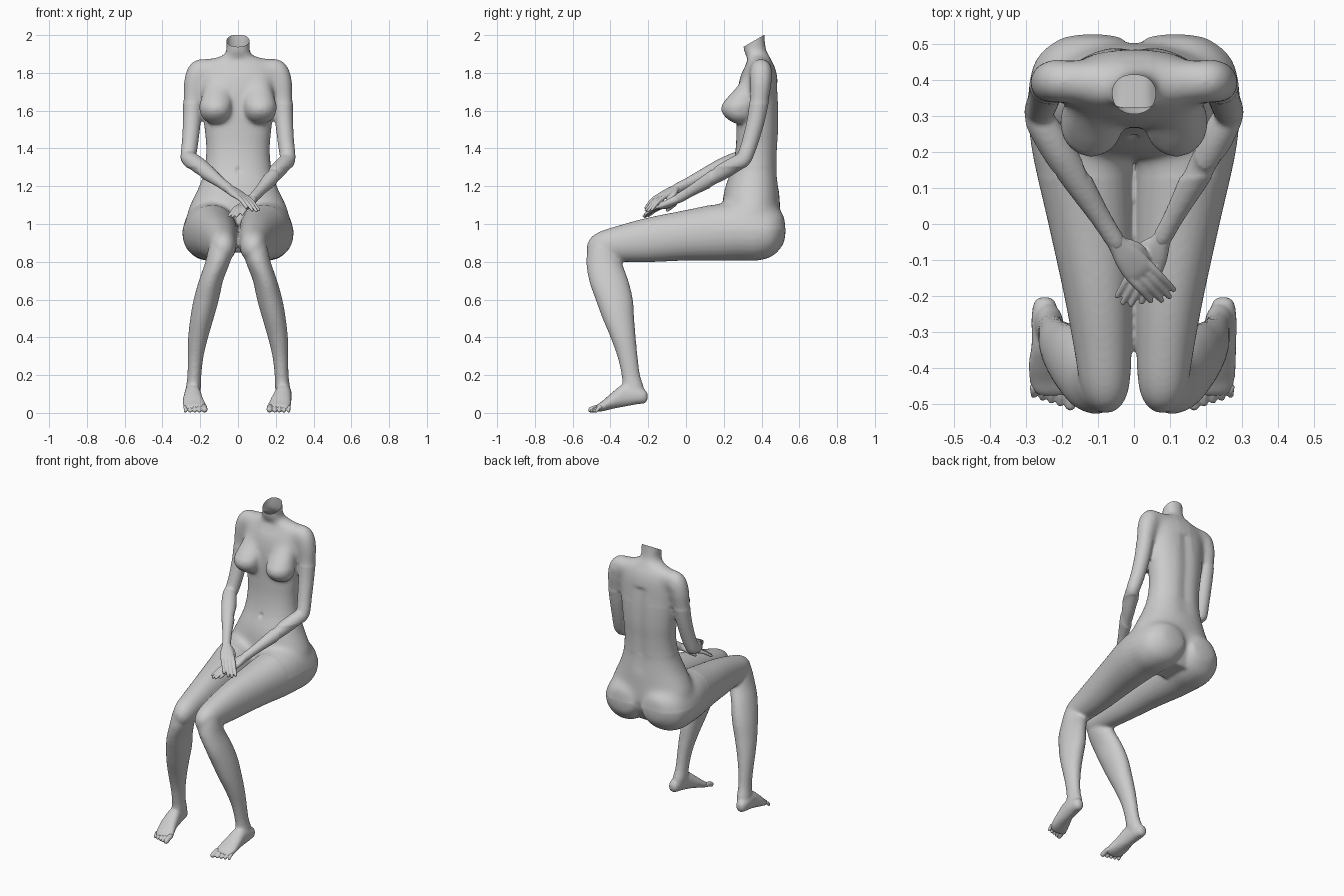
import bpy, bmesh, math
from mathutils import Vector

if "Cube" in bpy.data.objects:
    bpy.data.objects.remove(bpy.data.objects["Cube"])

UP = Vector((0, 0, 1))


def spline(rows, steps=5):
    """Catmull-Rom through rows of numbers."""
    out = []
    for i in range(len(rows) - 1):
        p0, p1, p2, p3 = (rows[max(0, min(len(rows) - 1, i + k))] for k in (-1, 0, 1, 2))
        for s in range(steps):
            t = s / steps
            out.append([0.5 * (2 * b + (c - a) * t + (2 * a - 5 * b + 4 * c - d) * t * t
                               + (3 * b - a - 3 * c + d) * t ** 3)
                        for a, b, c, d in zip(p0, p1, p2, p3)])
    return out + [list(rows[-1])]


def loft(bm, rows, u=None, v=None, side=Vector((1, 0, 0)), power=1.0, n=28):
    """Closed tube; rows are x, y, z, radius along u, radius along v."""
    rows = spline(rows)
    pts = [Vector(r[:3]) for r in rows]
    rings = []
    for i, r in enumerate(rows):
        a, b = u, v
        if u is None:
            t = (pts[min(i + 1, len(pts) - 1)] - pts[max(i - 1, 0)]).normalized()
            a = (side - t * side.dot(t)).normalized()
            b = t.cross(a)
        ring = []
        for k in range(n):
            c, s = math.cos(2 * math.pi * k / n), math.sin(2 * math.pi * k / n)
            c = math.copysign(abs(c) ** power, c)
            s = math.copysign(abs(s) ** power, s)
            ring.append(bm.verts.new(pts[i] + a * (c * max(r[3], .002)) + b * (s * max(r[4], .002))))
        rings.append(ring)
    for p, q in zip(rings, rings[1:]):
        for k in range(n):
            bm.faces.new((p[k], p[(k + 1) % n], q[(k + 1) % n], q[k]))
    bm.faces.new(rings[0])
    bm.faces.new(rings[-1])
    return [w for ring in rings for w in ring]


def tube(bm, rows, n=14):
    """Round tube with rounded ends; rows are x, y, z, radius."""
    p = [Vector(r[:3]) for r in rows]
    d0, d1 = (p[0] - p[1]).normalized(), (p[-1] - p[-2]).normalized()
    r0, r1 = rows[0][3], rows[-1][3]
    full = [(*(p[0] + d0 * r0 * .8), r0 * .4)] + list(rows)
    full += [(*(p[-1] + d1 * r1 * .6), r1 * .75), (*(p[-1] + d1 * r1), r1 * .2)]
    loft(bm, [(*r, r[3]) for r in full], side=Vector((.8, .5, .3)), n=n)


def skin(bm, voxel, smooth):
    """Fuse all parts into one smooth skin."""
    bmesh.ops.recalc_face_normals(bm, faces=bm.faces)
    me = bpy.data.meshes.new("skin")
    bm.to_mesh(me)
    bm.free()
    ob = bpy.data.objects.new("skin", me)
    bpy.context.collection.objects.link(ob)
    m = ob.modifiers.new("fuse", 'REMESH')
    m.mode, m.voxel_size = 'VOXEL', voxel
    m = ob.modifiers.new("soften", 'SMOOTH')
    m.factor, m.iterations = .5, smooth
    dg = bpy.context.evaluated_depsgraph_get()
    res = bpy.data.meshes.new_from_object(ob.evaluated_get(dg))
    bpy.data.objects.remove(ob)
    out = bmesh.new()
    out.from_mesh(res)
    return out


def finish(bm, name):
    for f in bm.faces:
        f.smooth = True
    me = bpy.data.meshes.new(name)
    bm.to_mesh(me)
    bm.free()
    bpy.context.collection.objects.link(bpy.data.objects.new(name, me))


X, Y = Vector((1, 0, 0)), Vector((0, 1, 0))
bm = bmesh.new()

# Torso and neck, horizontal slices: z, y centre, half width, half depth
torso = [(.85, .35, .12, .09), (.95, .34, .23, .152), (1.05, .345, .268, .155), (1.12, .345, .246, .152),
         (1.2, .35, .207, .142), (1.3, .365, .176, .12), (1.4, .375, .168, .112),
         (1.5, .38, .176, .113), (1.6, .38, .188, .113), (1.7, .38, .198, .108),
         (1.78, .385, .2, .097), (1.83, .39, .19, .08), (1.867, .388, .15, .064),
         (1.888, .38, .085, .061), (1.92, .366, .062, .059), (1.97, .36, .061, .057), (2.04, .356, .063, .057)]
for w in loft(bm, [(0, y, z, a, b) for z, y, a, b in torso], X, Y, power=.9, n=48):
    if w.co.y > .42 and abs(w.co.x) < .06 and 1.2 < w.co.z < 1.75:   # spine furrow
        w.co.y -= .012 * (1 - abs(w.co.x) / .06)

for s in (-1, 1):
    # Bust
    loft(bm, [(s * .112, .33, 1.78, .035, .02), (s * .114, .312, 1.71, .07, .06),
              (s * .117, .288, 1.65, .085, .09), (s * .118, .278, 1.6, .086, .092),
              (s * .117, .283, 1.558, .07, .068), (s * .116, .29, 1.531, .034, .03)], X, Y)
    # Buttock and thigh, slices across y
    loft(bm, [(s * .115, .526, .98, .03, .035), (s * .118, .512, .975, .09, .085),
              (s * .138, .46, .96, .131, .128), (s * .147, .38, .952, .145, .145),
              (s * .148, .28, .957, .144, .15), (s * .142, .18, .957, .137, .152),
              (s * .12, 0, .94, .118, .134), (s * .098, -.2, .916, .096, .118),
              (s * .086, -.35, .897, .08, .097), (s * .081, -.45, .882, .068, .08),
              (s * .079, -.5, .875, .047, .056), (s * .079, -.524, .872, .018, .02)], X, UP, power=.95)
    # Knee, calf and ankle, slices across z
    loft(bm, [(s * .082, -.44, .94, .04, .045), (s * .085, -.437, .89, .066, .078),
              (s * .107, -.434, .8, .066, .094), (s * .143, -.409, .7, .064, .104),
              (s * .168, -.38, .6, .067, .099), (s * .191, -.358, .5, .062, .084),
              (s * .211, -.333, .4, .053, .067), (s * .224, -.31, .3, .042, .054),
              (s * .231, -.292, .2, .037, .049), (s * .236, -.278, .13, .04, .056),
              (s * .242, -.265, .07, .034, .046)], X, Y)
    # Foot
    tx = .214 if s > 0 else .224
    loft(bm, [(s * .248, -.203, .088, .012, .012), (s * .248, -.214, .086, .029, .034),
              (s * .246, -.26, .09, .039, .045), (s * .24, -.33, .092, .044, .06),
              (s * (tx + .014), -.39, .065, .055, .044), (s * (tx + .004), -.44, .037, .062, .028),
              (s * tx, -.465, .026, .057, .021), (s * tx, -.478, .022, .04, .012)], X, UP, power=.9)
    # Shoulder and upper arm
    arm = [(.165, .395, 1.825, .045), (.205, .398, 1.817, .061), (.228, .395, 1.75, .062),
           (.238, .388, 1.66, .053), (.244, .37, 1.55, .048), (.254, .338, 1.43, .044),
           (.265, .31, 1.35, .041)]
    tube(bm, [(s * x, y, z, r) for x, y, z, r in arm], 24)
    tube(bm, [(s * .05, .39, 1.84, .055), (s * .13, .395, 1.822, .058), (s * .2, .397, 1.812, .06)], 24)

# Forearms: elbow to wrist for each side
elbow = {-1: Vector((-.266, .293, 1.35)), 1: Vector((.266, .306, 1.34))}
wrist = {-1: Vector((-.05, -.05, 1.188)), 1: Vector((.078, -.04, 1.135))}
knuckle = {-1: Vector((.015, -.132, 1.145)), 1: Vector((.035, -.125, 1.092))}
tip = {-1: Vector((.088, -.208, 1.07)), 1: Vector((-.02, -.222, 1.04))}
for s in (-1, 1):
    tube(bm, [(*elbow[s].lerp(wrist[s], t), r)
              for t, r in ((0, .04), (.25, .047), (.5, .041), (.8, .03), (1, .027))], 24)

bm = skin(bm, .0085, 9)

# Soften where limbs and bust meet the torso
hips = [q for q in bm.verts if .98 < q.co.z < 1.3 and q.co.y > .13]
shoulders = [q for q in bm.verts if 1.64 < q.co.z < 1.9 and abs(q.co.x) > .05]
bust = [q for q in bm.verts if 1.48 < q.co.z < 1.8 and q.co.y < .31 and abs(q.co.x) < .22]
for zone, times in ((hips, 45), (shoulders, 40), (bust, 8)):
    for _ in range(times):
        bmesh.ops.smooth_vert(bm, verts=zone, factor=.5, use_axis_x=True, use_axis_y=True, use_axis_z=True)

# Navel dimple
for q in bm.verts:
    if q.co.y < .32 and 1.2 < q.co.z < 1.4:
        q.co.y += .012 * math.exp(-(q.co.x / .009) ** 2 - ((q.co.z - 1.285) / .014) ** 2)

# Slanted open neck
bmesh.ops.bisect_plane(bm, geom=bm.verts[:] + bm.edges[:] + bm.faces[:],
                       plane_co=(0, .36, 1.97), plane_no=(0, -.058, .1), clear_outer=True)
finish(bm, "seated_body")

# Hands with fingers, resting one over the other
bm = bmesh.new()
for s in (-1, 1):
    w, k, t = wrist[s], knuckle[s], tip[s]
    d = (k - w).normalized()
    thumb = UP.cross(d).normalized() * -s
    rows = [(-.2, .022, .022), (.1, .028, .022), (.5, .039, .021), (.9, .043, .017), (1.1, .037, .011)]
    loft(bm, [(*(w.lerp(k, f)), a, b) for f, a, b in rows], side=thumb, power=.8)
    for i, shrink in enumerate((.92, 1, .95, .78)):
        off = thumb * (.031 - .0205 * i)
        end = k + (t - k) * shrink + off * 1.1
        base = k - d * .012 + off
        mid = base.lerp(end, .5) + UP * .01
        tube(bm, [(*base, .012), (*mid, .0112), (*end, .008)])
    a = w + d * .02 + thumb * .018
    tube(bm, [(*a, .014), (*(a + d * .035 + thumb * .022 - UP * .012), .0125),
              (*(a + d * .075 + thumb * .024 - UP * .022), .009)])
finish(skin(bm, .004, 3), "hands")

# Toes
bm = bmesh.new()
for s in (-1, 1):
    tx = .214 if s > 0 else .224
    for i in range(5):
        r = .0155 if i == 0 else .0115 - .0006 * i
        x = s * (tx - .044 + .0245 * i + (.003 if i else 0))
        tube(bm, [(x, -.45, .032, r), (x - s * .002, -.478 + .004 * i, .026, r),
                  (x - s * .003, -.503 + .007 * i, r + .001, r)])
finish(skin(bm, .004, 3), "toes")
